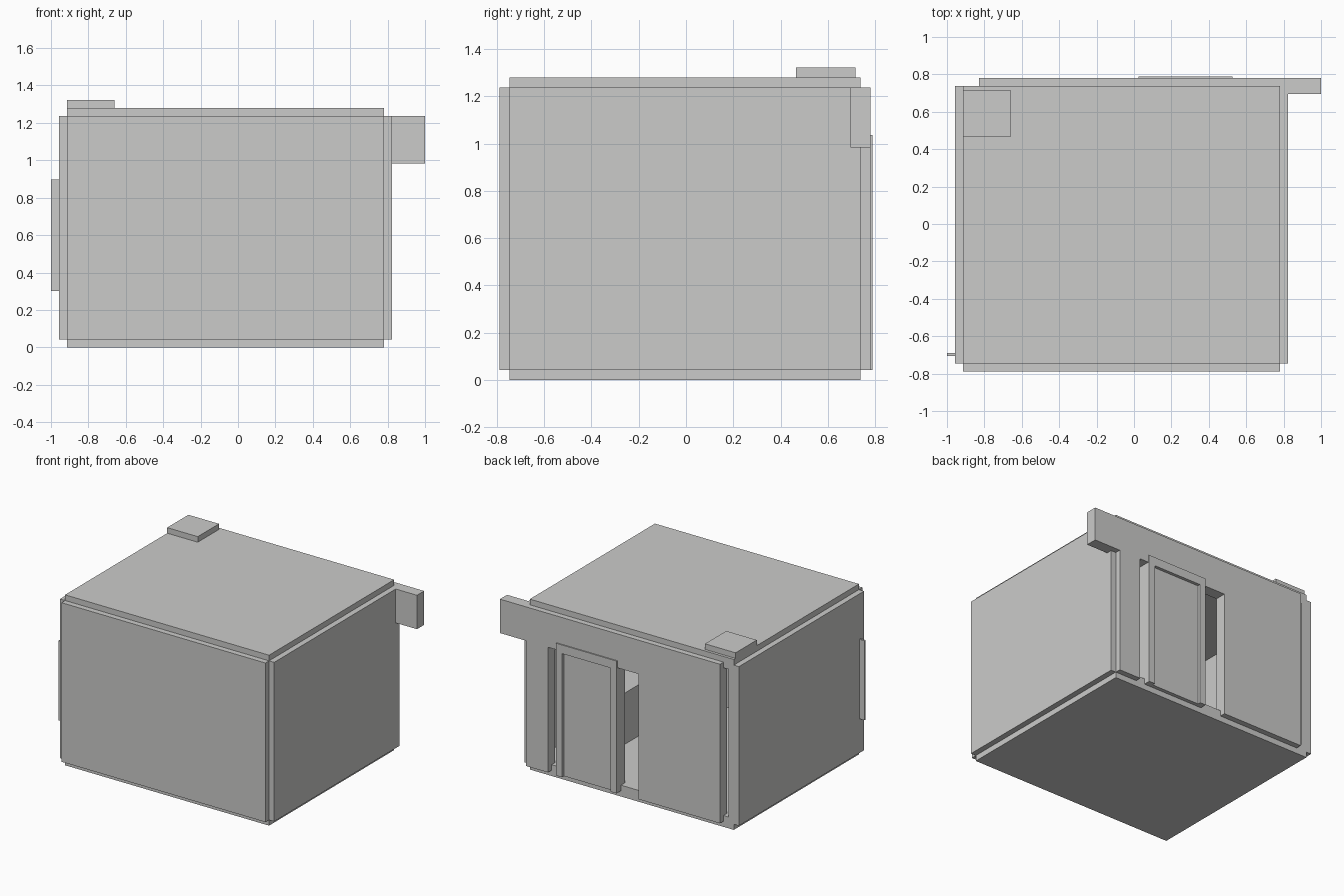
import bpy
import bmesh
from mathutils import Vector

old = bpy.data.objects.get("Cube")
if old:
    bpy.data.objects.remove(old, do_unlink=True)

# One plain material
grey = bpy.data.materials.new("light_grey")
grey.use_nodes = True
COLOUR = (0.6, 0.6, 0.59, 1)
grey.diffuse_color = COLOUR
grey.node_tree.nodes["Principled BSDF"].inputs["Base Color"].default_value = COLOUR


def finish(name, bm):
    bmesh.ops.recalc_face_normals(bm, faces=bm.faces)
    mesh = bpy.data.meshes.new(name)
    bm.to_mesh(mesh)
    bm.free()
    mesh.materials.append(grey)
    obj = bpy.data.objects.new(name, mesh)
    bpy.context.collection.objects.link(obj)
    return obj


def box(name, x, y, z):
    """Box from (low, high) ranges on each axis."""
    bm = bmesh.new()
    bmesh.ops.create_cube(bm, size=1)
    for v in bm.verts:
        v.co = Vector([(r[0] + r[1]) / 2 + c * (r[1] - r[0])
                       for r, c in zip((x, y, z), v.co)])
    return finish(name, bm)


def slab(name, outline, y):
    """Outline in x and z, extruded along y."""
    bm = bmesh.new()
    face = bm.faces.new([bm.verts.new((px, y[0], pz)) for px, pz in outline])
    new = bmesh.ops.extrude_face_region(bm, geom=[face])["geom"]
    bmesh.ops.translate(bm, vec=(0, y[1] - y[0], 0),
                        verts=[v for v in new if isinstance(v, bmesh.types.BMVert)])
    return finish(name, bm)


# Wall centre lines and half thickness
H = 0.0425
RIGHT, LEFT = -0.914, 0.781
FRONT, BACK = -0.747, 0.738
LOW, HIGH = 0.0425, 1.2375


def thick(c, h=H):
    return (c - h, c + h)


# Floor, roof and the three plain walls
for name, z in (("floor", LOW), ("roof", HIGH)):
    box(name, (RIGHT, LEFT), (FRONT, BACK), thick(z))
for name, x in (("right_wall", RIGHT), ("left_wall", LEFT)):
    box(name, thick(x), (FRONT, BACK), (LOW, HIGH))
box("front_wall", (RIGHT, LEFT), thick(FRONT), (LOW, HIGH))

# Back wall with a doorway and a header that runs past the corner
HEAD = 0.983
DOOR_R, DOOR_L = -0.15, 0.6
slab("back_wall",
     [(RIGHT + 2 * H, LOW), (DOOR_R, LOW), (DOOR_R, HEAD), (DOOR_L, HEAD),
      (DOOR_L, LOW), (LEFT, LOW), (LEFT, HEAD), (1, HEAD), (1, HIGH),
      (RIGHT + 2 * H, HIGH)], thick(BACK))

# Door frame standing in the doorway, with a recessed leaf
FR, FL, TOP = 0.024, 0.527, 1.036
STILE, RAIL = 0.05, 0.065
slab("door_frame",
     [(FR, LOW), (FR + STILE, LOW), (FR + STILE, TOP - RAIL),
      (FL - STILE, TOP - RAIL), (FL - STILE, LOW), (FL, LOW),
      (FL, TOP), (FR, TOP)], thick(BACK, 0.051))
box("door_leaf", (FR + STILE, FL - STILE), thick(BACK, 0.028), (LOW, TOP - RAIL))

# Roof hatch, side fin and inner counter
box("roof_hatch", (RIGHT, -0.66), (0.465, 0.717), (HIGH, 1.322))
box("side_fin", (-1, RIGHT), (-0.705, -0.691), (0.3, 0.897))
box("inner_counter", (0.38, LEFT - H), (FRONT + H, 0.4), (LOW + H, 0.47))
